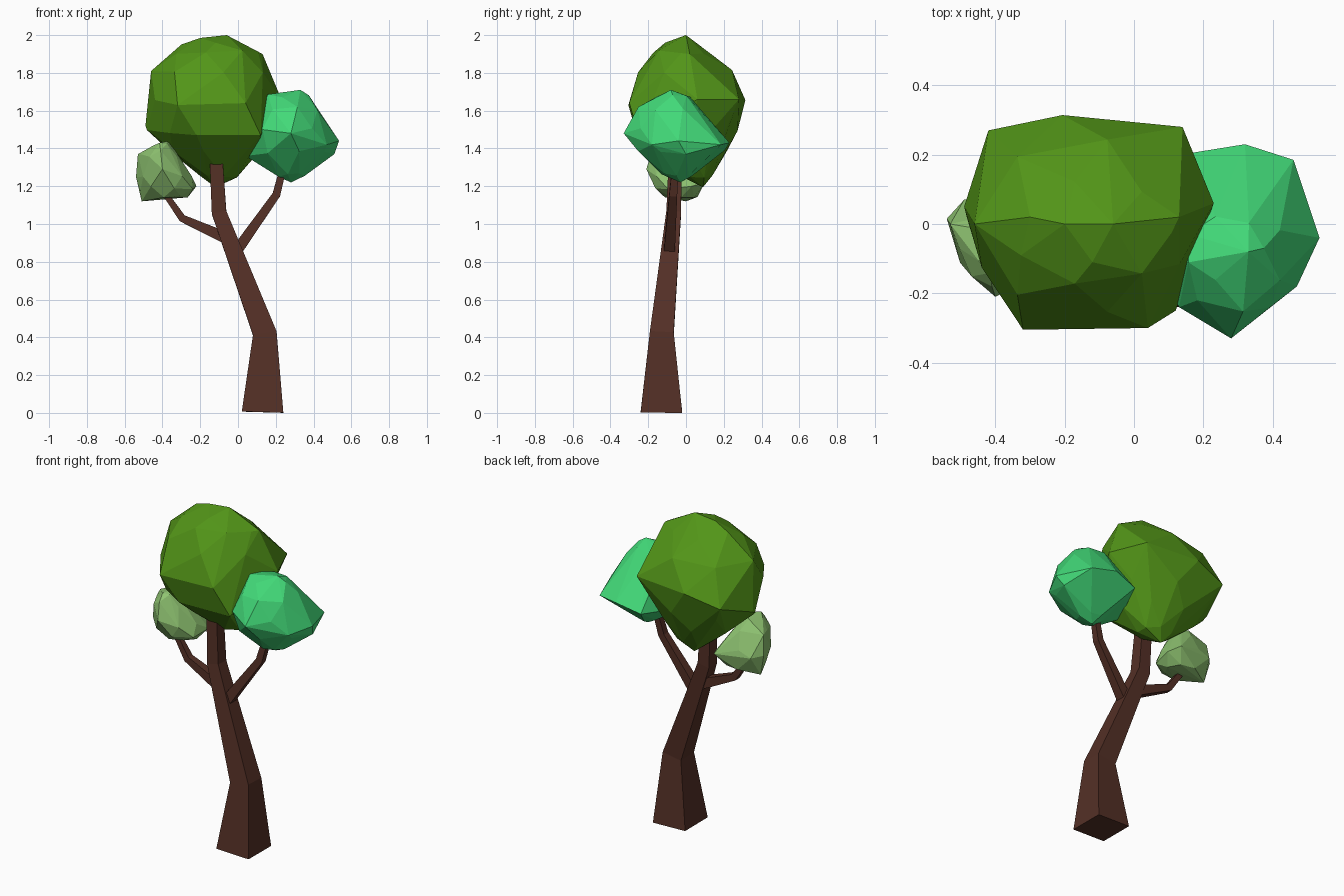
import bpy, bmesh, math, random
from mathutils import Vector

random.seed(4)


def material(name, rgb):
    m = bpy.data.materials.new(name)
    m.diffuse_color = (*rgb, 1)
    return m


def finish(bm, name, mat):
    bmesh.ops.recalc_face_normals(bm, faces=bm.faces)
    me = bpy.data.meshes.new(name)
    bm.to_mesh(me)
    bm.free()
    ob = bpy.data.objects.new(name, me)
    me.materials.append(mat)
    bpy.context.collection.objects.link(ob)
    return ob


def limb(name, path, mat):
    """Square tapered tube through (x, y, z, half_width) stations."""
    bm = bmesh.new()
    pts = [Vector(p[:3]) for p in path]
    rings = []
    for i, p in enumerate(pts):
        t = Vector((0, 0, 0))
        if i > 0:
            t += (p - pts[i - 1]).normalized()
        if i < len(pts) - 1:
            t += (pts[i + 1] - p).normalized()
        t.normalize()
        u = Vector((0, 1, 0)).cross(t).normalized()
        v = t.cross(u)
        r = path[i][3]
        rings.append([bm.verts.new(p + u * r * a + v * r * b)
                      for a, b in ((-1, -1), (1, -1), (1, 1), (-1, 1))])
    for a, b in zip(rings, rings[1:]):
        for k in range(4):
            bm.faces.new((a[k], a[(k + 1) % 4], b[(k + 1) % 4], b[k]))
    bm.faces.new(rings[0])
    bm.faces.new(rings[-1])
    return finish(bm, name, mat)


def clump(name, rings, tips, mat, n=7, jitter=0.01):
    """Faceted leaf mass: hull of rings (z, x0, x1, y0, y1) and single tips."""
    bm = bmesh.new()
    for i, (z, x0, x1, y0, y1) in enumerate(rings):
        for k in range(n):
            a = math.tau * (k + 0.5 * (i % 2)) / n
            s = 1.04
            bm.verts.new(((x0 + x1) / 2 + (x1 - x0) / 2 * s * math.cos(a),
                          (y0 + y1) / 2 + (y1 - y0) / 2 * s * math.sin(a),
                          z + random.uniform(-jitter, jitter)))
    for t in tips:
        bm.verts.new(t)
    bmesh.ops.convex_hull(bm, input=bm.verts)
    loose = [v for v in bm.verts if not v.link_faces]
    bmesh.ops.delete(bm, geom=loose, context='VERTS')
    bmesh.ops.dissolve_limit(bm, angle_limit=math.radians(6),
                             verts=bm.verts, edges=bm.edges)
    return finish(bm, name, mat)


bark = material("bark", (0.088, 0.029, 0.019))
leaf_dark = material("leaf_dark", (0.085, 0.30, 0.009))
leaf_teal = material("leaf_teal", (0.055, 0.70, 0.19))
leaf_pale = material("leaf_pale", (0.28, 0.56, 0.17))

# Trunk and two side branches
limb("trunk", [(0.13, -0.13, 0.004, 0.11), (0.142, -0.128, 0.42, 0.063),
               (-0.10, -0.065, 1.06, 0.039), (-0.12, -0.055, 1.42, 0.033)], bark)
limb("right_branch", [(-0.02, -0.09, 0.84, 0.03), (0.203, -0.068, 1.155, 0.021),
                      (0.245, -0.055, 1.32, 0.017)], bark)
limb("left_branch", [(-0.05, -0.07, 0.92, 0.032), (-0.295, -0.06, 1.03, 0.02),
                     (-0.40, -0.05, 1.18, 0.014)], bark)

# Large top crown
clump("main_crown", [
    (1.91, -0.34, 0.10, -0.17, 0.12),
    (1.81, -0.44, 0.15, -0.25, 0.24),
    (1.65, -0.46, 0.20, -0.29, 0.31),
    (1.49, -0.47, 0.15, -0.23, 0.27),
    (1.38, -0.36, 0.10, -0.17, 0.21),
    (1.25, -0.20, 0.00, -0.02, 0.14)],
    [(-0.06, 0.0, 2.0), (-0.20, 0.0, 1.985), (-0.12, -0.11, 1.96),
     (-0.30, 0.02, 1.95), (0.13, 0.02, 1.90), (-0.12, 0.09, 1.195),
     (-0.32, -0.305, 1.63), (0.04, -0.30, 1.64), (0.23, 0.06, 1.66),
     (-0.42, 0.27, 1.6), (0.14, 0.28, 1.66), (0.12, -0.25, 1.47),
     (-0.22, -0.26, 1.47), (-0.46, 0.0, 1.81), (-0.49, 0.05, 1.52)], leaf_dark)

# Right teal crown
clump("right_crown", [
    (1.68, 0.15, 0.37, -0.16, 0.02),
    (1.61, 0.13, 0.43, -0.25, 0.07),
    (1.51, 0.12, 0.45, -0.28, 0.14),
    (1.38, 0.09, 0.47, -0.25, 0.17),
    (1.26, 0.21, 0.35, -0.13, 0.03)],
    [(0.33, -0.08, 1.71), (0.535, -0.04, 1.44), (0.32, 0.23, 1.43),
     (0.04, -0.08, 1.36), (0.28, -0.33, 1.48), (0.28, -0.03, 1.22),
     (0.46, 0.185, 1.42), (0.165, 0.205, 1.39), (0.47, -0.18, 1.42),
     (0.13, -0.24, 1.50), (0.51, 0.0, 1.37)], leaf_teal)

# Left pale crown
clump("left_crown", [
    (1.42, -0.45, -0.36, -0.14, -0.02),
    (1.36, -0.50, -0.32, -0.17, 0.03),
    (1.26, -0.51, -0.25, -0.18, 0.07),
    (1.19, -0.51, -0.23, -0.16, 0.08),
    (1.15, -0.47, -0.27, -0.11, 0.06)],
    [(-0.37, -0.06, 1.44), (-0.54, 0.015, 1.25), (-0.40, -0.21, 1.29),
     (-0.51, 0.0, 1.12), (-0.53, 0.0, 1.37), (-0.41, -0.18, 1.39),
     (-0.49, 0.07, 1.24), (-0.26, 0.10, 1.22), (-0.22, 0.03, 1.20)], leaf_pale)
